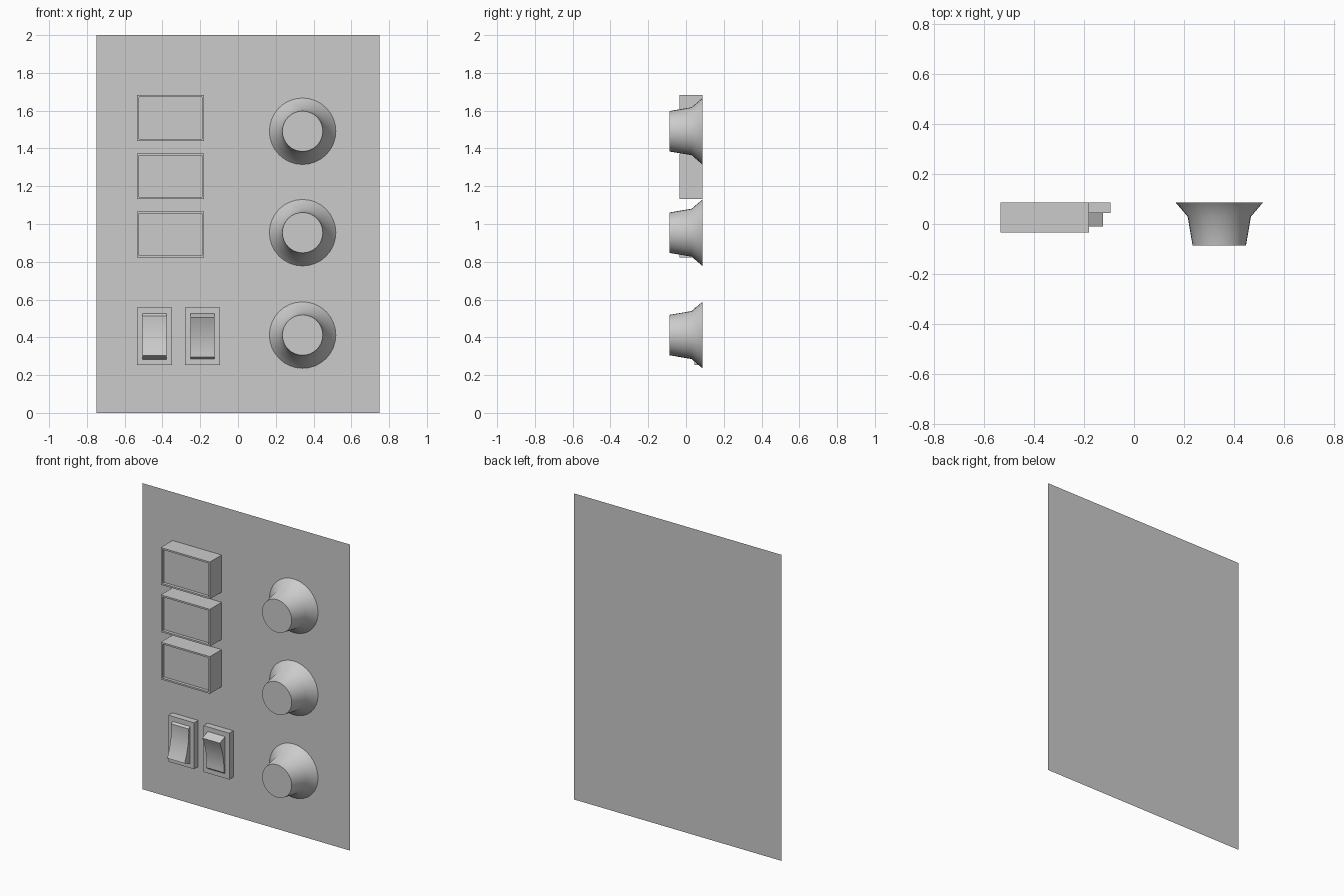
import bpy, bmesh, math
from mathutils import Vector, Matrix

if "Cube" in bpy.data.objects:
    bpy.data.objects.remove(bpy.data.objects["Cube"], do_unlink=True)

GREY = (0.6, 0.6, 0.6, 1)
grey = bpy.data.materials.new("light grey")
grey.use_nodes = True
grey.diffuse_color = GREY
grey.node_tree.nodes["Principled BSDF"].inputs["Base Color"].default_value = GREY

BACK = 0.087   # plane of the panel


def finish(bm, name, smooth=None):
    bmesh.ops.recalc_face_normals(bm, faces=bm.faces)
    mesh = bpy.data.meshes.new(name)
    bm.to_mesh(mesh)
    bm.free()
    mesh.materials.append(grey)
    ob = bpy.data.objects.new(name, mesh)
    bpy.context.collection.objects.link(ob)
    if smooth:
        bpy.ops.object.select_all(action="DESELECT")
        bpy.context.view_layer.objects.active = ob
        ob.select_set(True)
        bpy.ops.object.shade_smooth_by_angle(angle=math.radians(smooth))
    return ob


def block(name, x, z, width, height, front, rim=0, recess=0):
    """Box standing on the panel, optionally with a sunken front."""
    bm = bmesh.new()
    size = Matrix.Diagonal((width, BACK - front, height, 1))
    bmesh.ops.create_cube(bm, size=1, matrix=Matrix.Translation((x, (BACK + front) / 2, z)) @ size)
    if rim:
        face = min(bm.faces, key=lambda f: f.calc_center_median().y)
        bmesh.ops.inset_region(bm, faces=[face], thickness=rim)
        wall = bmesh.ops.extrude_face_region(bm, geom=[face])
        moved = [v for v in wall["geom"] if isinstance(v, bmesh.types.BMVert)]
        bmesh.ops.translate(bm, verts=moved, vec=(0, recess, 0))
        bmesh.ops.delete(bm, geom=[face], context="FACES_ONLY")
    return finish(bm, name)


def rocker(name, x, z, width, flip):
    """Concave rocker, its high end at the bottom, or at the top if flipped."""
    seat, steps = 0.045, 8
    low, high = Vector((0.032, 0.097)), Vector((-0.01, -0.112))
    profile = [(seat, 0.108), (seat, -0.134)]
    for i in range(steps + 1):
        t = i / steps
        p = high.lerp(low, t)
        profile.append((p.x + 0.056 * t * (1 - t), p.y))
    bm = bmesh.new()
    side = [bm.verts.new((x - width / 2, y, z + (-h if flip else h))) for y, h in profile]
    face = bm.faces.new(side)
    ext = bmesh.ops.extrude_face_region(bm, geom=[face])
    moved = [v for v in ext["geom"] if isinstance(v, bmesh.types.BMVert)]
    bmesh.ops.translate(bm, verts=moved, vec=(width, 0, 0))
    return finish(bm, name, 30)


def knob(name, x, z, segments=32):
    """Flared skirt rising into a tapered grip with a flat cap."""
    bm = bmesh.new()
    rings = []
    for r, y in ((0.176, BACK), (0.127, 0.03), (0.107, -BACK)):
        rings.append([bm.verts.new((x + r * math.cos(a), y, z + r * math.sin(a)))
                      for a in (2 * math.pi * i / segments for i in range(segments))])
    for a, b in zip(rings, rings[1:]):
        for i in range(segments):
            j = (i + 1) % segments
            bm.faces.new((a[i], a[j], b[j], b[i]))
    bm.faces.new(rings[-1])
    return finish(bm, name, 45)


# Flat panel
bm = bmesh.new()
bm.faces.new([bm.verts.new((x, BACK, z)) for x, z in ((-0.75, 0), (0.75, 0), (0.75, 2), (-0.75, 2))])
finish(bm, "panel")

# Three framed displays
for i, z in enumerate((1.562, 1.253, 0.944)):
    block(f"display_{i + 1}", -0.357, z, 0.355, 0.243, -0.034, rim=0.015, recess=0.02)

# Three dials
for i, z in enumerate((1.491, 0.954, 0.412)):
    knob(f"knob_{i + 1}", 0.342, z)

# Two rocker switches
for side, x, flip in (("right", -0.442, False), ("left", -0.188, True)):
    block(f"switch_base_{side}", x, 0.406, 0.187, 0.303, 0.045)
    rocker(f"switch_rocker_{side}", x, 0.417 if not flip else 0.393, 0.126, flip)
